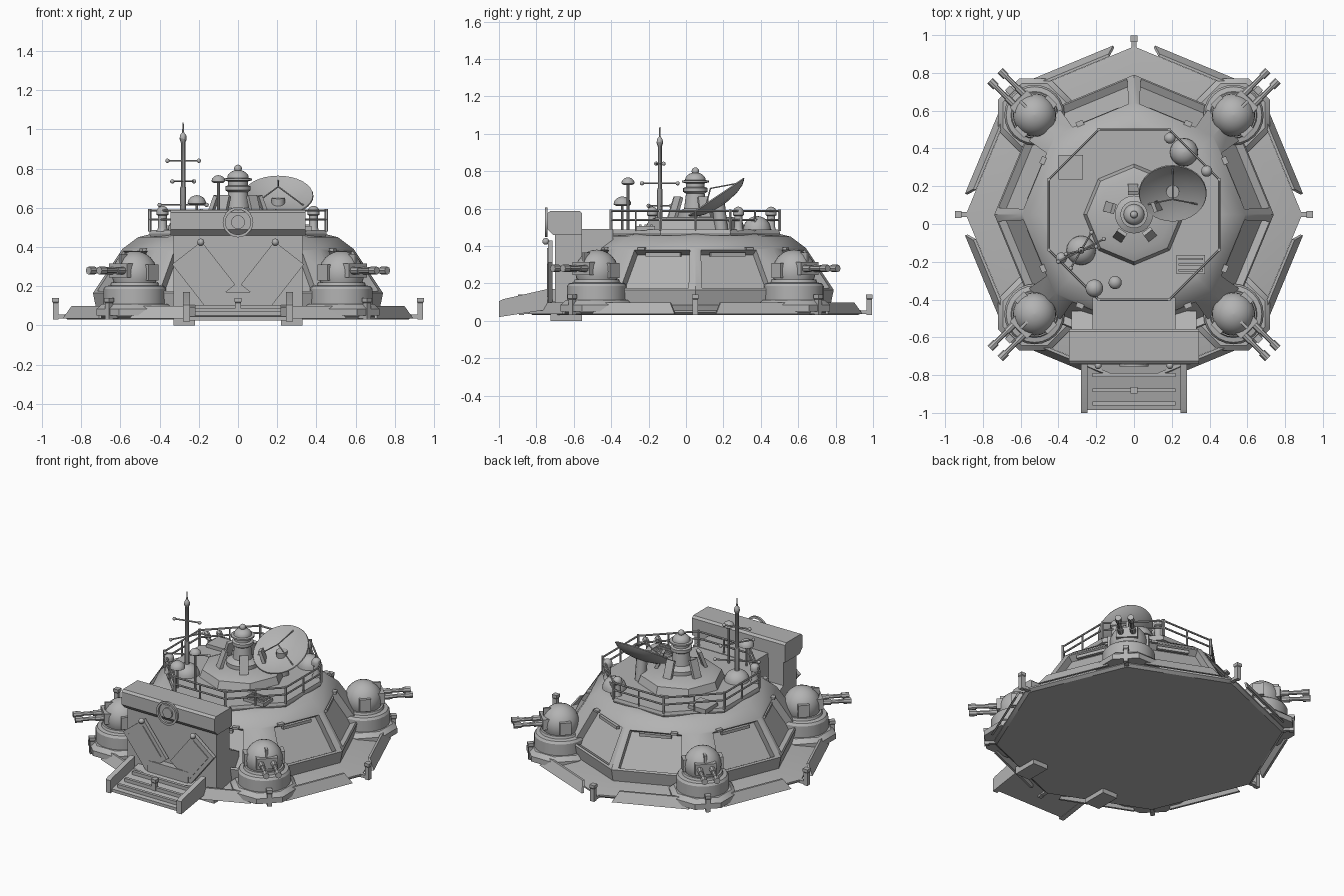
import bpy, bmesh, math
from math import cos, sin, pi, radians
from mathutils import Vector, Matrix

old = bpy.data.objects.get("Cube")
if old:
    bpy.data.objects.remove(old)

grey = bpy.data.materials.new("plain_grey")
grey.use_nodes = True
GREY = (0.45, 0.45, 0.45, 1)
grey.diffuse_color = GREY
grey.node_tree.nodes["Principled BSDF"].inputs["Base Color"].default_value = GREY
CY = 0.05          # y of the building's centre
parts = []


def finish(name, bm, matrix=None):
    bmesh.ops.recalc_face_normals(bm, faces=bm.faces)
    me = bpy.data.meshes.new(name)
    bm.to_mesh(me)
    bm.free()
    me.materials.append(grey)
    ob = bpy.data.objects.new(name, me)
    if matrix:
        ob.matrix_world = matrix
    bpy.context.collection.objects.link(ob)
    parts.append(ob)
    return ob


def lathe_mesh(profile, seg, turn=0.0):
    """Spin (radius, z) points, capping both ends."""
    bm = bmesh.new()
    rings = []
    for r, z in profile:
        rings.append([bm.verts.new((r * cos(turn + 2 * pi * i / seg),
                                    r * sin(turn + 2 * pi * i / seg), z)) for i in range(seg)])
    for a, b in zip(rings, rings[1:]):
        for i in range(seg):
            j = (i + 1) % seg
            bm.faces.new((a[i], a[j], b[j], b[i]))
    bm.faces.new(rings[0][::-1])
    bm.faces.new(rings[-1])
    return bm


def lathe(name, profile, seg=24, loc=(0, CY, 0), turn=0.0, rot=None):
    m = Matrix.Translation(loc) @ (rot.to_4x4() if rot else Matrix())
    return finish(name, lathe_mesh(profile, seg, turn), m)


def dome(r, base=0.0, flat=1.0, steps=6):
    return [(max(r * cos(t), 0.002), base + flat * r * sin(t))
            for t in (i * pi / 2 / steps for i in range(steps + 1))]


def ball(name, loc, r):
    bm = bmesh.new()
    bmesh.ops.create_uvsphere(bm, u_segments=16, v_segments=10, radius=r)
    return finish(name, bm, Matrix.Translation(loc))


def box(name, size, loc, rot=None):
    bm = bmesh.new()
    bmesh.ops.create_cube(bm, size=1)
    bmesh.ops.scale(bm, vec=size, verts=bm.verts)
    return finish(name, bm, Matrix.Translation(loc) @ (rot.to_4x4() if rot else Matrix()))


def rod(name, a, b, r, seg=8):
    a, b = Vector(a), Vector(b)
    d = b - a
    return lathe(name, [(r, 0), (r, d.length)], seg, a, rot=d.to_track_quat('Z', 'Y').to_matrix())


def prism(name, yz, x0, x1):
    """Extrude a (y, z) outline from x0 to x1."""
    bm = bmesh.new()
    f = bm.faces.new([bm.verts.new((x0, y, z)) for y, z in yz])
    g = bmesh.ops.extrude_face_region(bm, geom=[f])["geom"]
    bmesh.ops.translate(bm, vec=(x1 - x0, 0, 0), verts=[v for v in g if isinstance(v, bmesh.types.BMVert)])
    return finish(name, bm)


def polar(r, a, z):
    return Vector((r * cos(a), CY + r * sin(a), z))


def spin(a):
    return Matrix.Rotation(a, 3, 'Z')


# Base slab
lathe("base_slab", [(0.87, 0.03), (0.89, 0.045), (0.89, 0.055), (0.72, 0.085)], 8)

# Hull with a sunken panel on every sloping side, shifted away from the turrets
LOW, HIGH = (0.74, 0.165), (0.59, 0.39)
bm = lathe_mesh([(0.72, 0.07), LOW, HIGH, (0.51, 0.45), (0.45, 0.465)], 8)
band = [f for f in bm.faces if 0.2 < f.calc_center_median().z < 0.35]
bmesh.ops.inset_individual(bm, faces=band, thickness=0.02)
for f in band:
    c = f.calc_center_median()
    side = math.floor(math.atan2(c.y, c.x) / (pi / 4))
    axis, pod = (side, side + 1) if side % 2 == 0 else (side + 1, side)
    u = Vector((cos(axis * pi / 4), sin(axis * pi / 4), 0))
    w = Vector((cos(pod * pi / 4), sin(pod * pi / 4), 0))
    for v in f.verts:
        near_axis = v.co.dot(u) > v.co.dot(w)
        s = 0.05 if v.co.z < c.z else 0.95
        r = LOW[0] + (HIGH[0] - LOW[0]) * s
        p = r * u.lerp(w, 0.07 if near_axis else 0.77)
        v.co = (p.x, p.y, LOW[1] + (HIGH[1] - LOW[1]) * s)
bmesh.ops.recalc_face_normals(bm, faces=bm.faces)
bmesh.ops.inset_individual(bm, faces=band, thickness=0.004, depth=-0.045)
finish("hull", bm, Matrix.Translation((0, CY, 0)))

# Rim posts, rim skirts and panel slit bars
for k in range(8):
    a = k * pi / 4
    lathe("rim_post", [(0.02, 0.03), (0.02, 0.115), (0.025, 0.12), (0.025, 0.14)], 4,
          polar(0.93, a, 0) - Vector((0, 0, 0)), pi / 4, spin(a))
    box("rim_post_bracket", (0.08, 0.025, 0.02), polar(0.89, a, 0.045), spin(a))
    m = a + pi / 8
    bm = bmesh.new()
    bmesh.ops.create_cube(bm, size=1)
    for v in bm.verts:
        up = v.co.z > 0
        v.co = (v.co.x * 0.014 + (-0.02 if up else 0.012),
                v.co.y * (0.4 if up else 0.48), 0.098 if up else 0.035)
    finish("rim_skirt", bm, Matrix.Translation(polar(0.85, m, 0)) @ spin(m).to_4x4())
    shift = -0.04 if k % 2 == 0 else 0.04
    q = polar(0.545, m, 0.355) + spin(m) @ Vector((0, shift, 0))
    box("panel_slit_bar", (0.02, 0.2, 0.02), q, spin(m))
    box("panel_latch", (0.03, 0.04, 0.015), polar(0.553, m, 0.385) + spin(m) @ Vector((0, -shift * 2, 0)), spin(m))

# Four corner turrets with twin guns
for k in range(4):
    a = pi / 4 + k * pi / 2
    c = polar(0.745, a, 0)
    R = spin(a)
    lathe("turret_footing", [(0.21, 0.05), (0.21, 0.085), (0.18, 0.11)], 8, c, pi / 8, R)
    lathe("turret_drum", [(0.16, 0.07), (0.16, 0.185), (0.15, 0.2), (0.125, 0.205), (0.12, 0.22)], 24, c)
    lathe("turret_dome", [(0.1, 0.2), (0.112, 0.235)] + dome(0.115, 0.265), 24, c)
    box("gun_mantlet", (0.07, 0.13, 0.07), c + R @ Vector((0.085, 0, 0.28)), R)
    box("turret_fin", (0.09, 0.015, 0.06), c + R @ Vector((0.06, 0, 0.335)), R)
    for s in (-1, 1):
        off = lambda x: c + R @ Vector((x, s * 0.038, 0.28))
        rod("gun_barrel", off(0.06), off(0.26), 0.013)
        rod("gun_sleeve", off(0.1), off(0.17), 0.019)
        rod("gun_muzzle", off(0.25), off(0.295), 0.02)
        box("turret_ear", (0.07, 0.03, 0.08), c + R @ Vector((-0.01, s * 0.11, 0.27)), R)

# Entrance block
prism("entrance_block", [(-0.7, 0.04), (-0.7, 0.48), (-0.56, 0.48), (-0.56, 0.3), (-0.46, 0.25), (-0.46, 0.04)], -0.33, 0.33)
box("entrance_passage", (0.44, 0.18, 0.42), (0, -0.48, 0.28))
prism("entrance_header", [(-0.71, 0.46), (-0.74, 0.49), (-0.74, 0.575), (-0.725, 0.588), (-0.57, 0.588), (-0.556, 0.575), (-0.556, 0.46)], -0.345, 0.345)
bm = bmesh.new()
for i in range(20):
    t = 2 * pi * i / 20
    for r, y in ((0.078, -0.74), (0.078, -0.755), (0.064, -0.755), (0.064, -0.74)):
        bm.verts.new((r * cos(t), y, 0.527 + r * sin(t)))
bm.verts.ensure_lookup_table()
for i in range(20):
    for j in range(4):
        n, h = (i + 1) % 20, (j + 1) % 4
        bm.faces.new([bm.verts[q] for q in (i * 4 + j, i * 4 + h, n * 4 + h, n * 4 + j)])
finish("header_ring", bm)
rod("header_boss", (0, -0.735, 0.527), (0, -0.75, 0.527), 0.035, 16)
box("entrance_sill", (0.3, 0.06, 0.1), (0, -0.715, 0.12))
for s in (-1, 1):
    tilt = Matrix.Rotation(s * radians(38), 3, 'Y')
    box("door_leaf", (0.19, 0.025, 0.28), (s * 0.175, -0.725, 0.26), tilt)
    box("door_panel", (0.14, 0.02, 0.22), (s * 0.175, -0.733, 0.26), tilt)
    ball("door_knob", (s * 0.19, -0.75, 0.425), 0.018)
    box("entrance_foot", (0.11, 0.17, 0.05), (s * 0.275, -0.64, 0.025))
    x = s * 0.263
    prism("ramp_rail", [(-1, 0.02), (-1, 0.105), (-0.98, 0.115), (-0.74, 0.17), (-0.74, 0.06)], x - 0.017, x + 0.017)
prism("ramp_plate", [(-0.985, 0.025), (-0.985, 0.045), (-0.7, 0.105), (-0.7, 0.07)], -0.25, 0.25)
for y in (-0.95, -0.88, -0.8):
    box("ramp_tread", (0.44, 0.02, 0.025), (0, y, 0.045 + (y + 0.985) * 0.21 + 0.008))

# Upper deck and guard rail
lathe("upper_deck", [(0.485, 0.455), (0.49, 0.47), (0.485, 0.487)], 8, turn=pi / 8)
lathe("deck_platform", [(0.27, 0.48), (0.25, 0.535), (0.2, 0.555)], 8)
for k in range(8):
    a, b = pi / 8 + k * pi / 4, pi / 8 + (k + 1) * pi / 4
    for z in (0.54, 0.587):
        rod("guard_rail", polar(0.488, a, z), polar(0.488, b, z), 0.006, 6)
    rod("guard_post", polar(0.488, a, 0.48), polar(0.488, a, 0.595), 0.009, 6)
    mid = (polar(0.488, a, 0.48) + polar(0.488, b, 0.48)) / 2
    rod("guard_post", mid, mid + Vector((0, 0, 0.107)), 0.006, 6)

# Central beacon tower
lathe("beacon_tower", [(0.1, 0.54), (0.1, 0.58), (0.06, 0.6), (0.05, 0.68), (0.065, 0.69), (0.065, 0.71),
                       (0.05, 0.715), (0.05, 0.735), (0.072, 0.74), (0.072, 0.75)] + dome(0.055, 0.752, 0.75))
ball("beacon_knob", (0, CY, 0.8), 0.02)
for k in range(5):
    a = radians(20 + 72 * k)
    box("tower_buttress", (0.02, 0.055, 0.13), polar(0.135, a, 0.6), spin(a) @ Matrix.Rotation(-0.35, 3, 'Y'))

# Dish
tilt = Matrix.Rotation(radians(34), 3, 'X')
dc = Vector((0.205, 0.17, 0.65))
lathe("dish", [(0.03, -0.04), (0.1, -0.03), (0.15, -0.012), (0.18, 0.012), (0.177, 0.018),
               (0.14, 0.002), (0.08, -0.014), (0.01, -0.022)], 32, dc, rot=tilt)
rod("dish_post", (0.205, 0.19, 0.48), dc, 0.035, 12)
for k in range(3):
    a = pi / 2 + k * 2 * pi / 3
    rod("dish_strut", dc + tilt @ Vector((0.15 * cos(a), 0.15 * sin(a), 0.005)),
        dc + tilt @ Vector((0, 0, 0.07)), 0.004, 6)

# Antenna mast
mx, my = -0.28, -0.14
lathe("mast_base", dome(0.078, 0.485, 0.9), 20, (mx, my, 0))
lathe("mast", [(0.016, 0.5), (0.016, 0.7), (0.011, 0.71), (0.011, 0.93), (0.018, 0.95), (0.016, 0.97),
               (0.005, 0.985), (0.003, 1.035)], 10, (mx, my, 0))
for dx, dy, z in ((0.08, 0.02, 0.84), (0.055, 0.095, 0.735), (0.12, 0.06, 0.615)):
    d = Vector((dx, dy, 0))
    o = Vector((mx, my, z))
    rod("mast_crossbar", o - d, o + d, 0.005, 6)
    for s in (-1, 1):
        ball("crossbar_tip", o + s * d, 0.011)

# Deck fittings
lathe("deck_dome", dome(0.075, 0.485), 20, (0.265, 0.38, 0))
for x, y in ((0.385, 0.28), (0.19, 0.455), (-0.385, -0.18)):
    lathe("deck_lamp", [(0.03, 0.48), (0.022, 0.5), (0.022, 0.56), (0.03, 0.565)] + dome(0.03, 0.58), 14, (x, y, 0))
for x, y, z, r in ((-0.21, -0.34, 0.622, 0.047), (-0.1, -0.31, 0.735, 0.035)):
    lathe("vent_cap", [(r * 0.7, z - 0.008)] + dome(r, z, 0.9), 16, (x, y, 0))
    rod("vent_stem", (x, y, 0.48), (x, y, z), 0.007)
box("deck_hatch", (0.13, 0.13, 0.03), (-0.335, 0.3, 0.495))
box("deck_grille", (0.15, 0.1, 0.025), (0.3, -0.215, 0.495))
for k in range(3):
    box("grille_bar", (0.13, 0.012, 0.012), (0.3, -0.245 + k * 0.03, 0.51))

# Smooth round surfaces, keep hard edges
bpy.ops.object.select_all(action='DESELECT')
for ob in parts:
    ob.select_set(True)
bpy.context.view_layer.objects.active = parts[0]
bpy.ops.object.shade_smooth_by_angle(angle=radians(32))
